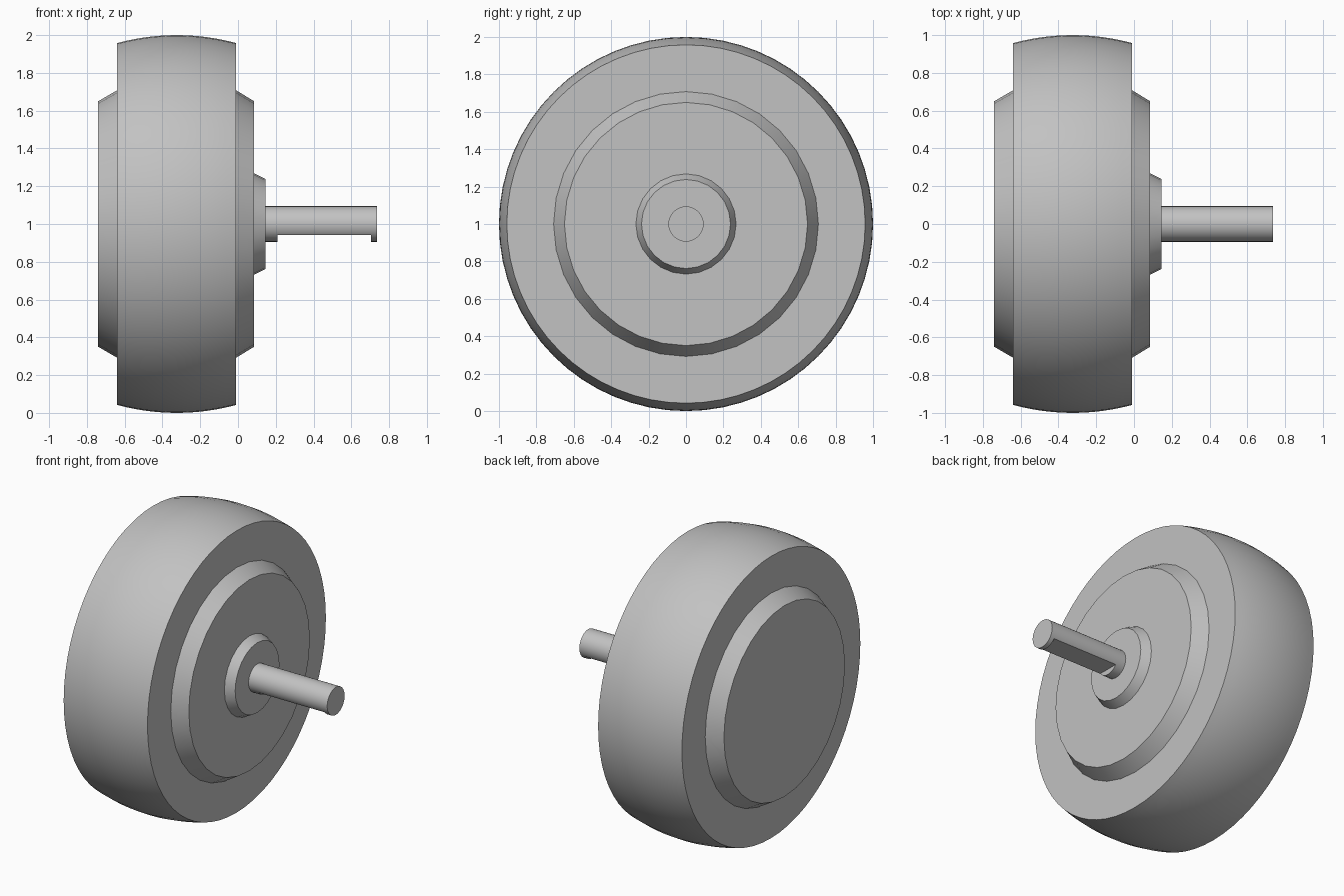
import bpy
import bmesh
import math

old = bpy.data.objects.get("Cube")
if old:
    bpy.data.objects.remove(old, do_unlink=True)

AXLE_Z = 1.0

# One plain grey for every part
grey = bpy.data.materials.new("plain_grey")
grey.use_nodes = True
colour = (0.54, 0.54, 0.54, 1)
grey.diffuse_color = colour
grey.node_tree.nodes["Principled BSDF"].inputs["Base Color"].default_value = colour


def lathe(name, profile, sides, cap_start=False, cap_end=False):
    """Revolve (x, radius) points, ordered left to right, around the axle."""
    bm = bmesh.new()
    rings = []
    for x, r in profile:
        angles = [2 * math.pi * i / sides for i in range(sides)]
        rings.append([bm.verts.new((x, r * math.cos(a), r * math.sin(a))) for a in angles])
    for a, b in zip(rings, rings[1:]):
        for i in range(sides):
            j = (i + 1) % sides
            bm.faces.new((a[i], a[j], b[j], b[i]))
    if cap_start:
        bm.faces.new(rings[0][::-1])
    if cap_end:
        bm.faces.new(rings[-1])
    mesh = bpy.data.meshes.new(name)
    bm.to_mesh(mesh)
    bm.free()
    mesh.materials.append(grey)
    obj = bpy.data.objects.new(name, mesh)
    obj.location.z = AXLE_Z
    bpy.context.collection.objects.link(obj)
    return obj


def smooth(obj):
    bpy.ops.object.select_all(action='DESELECT')
    obj.select_set(True)
    bpy.context.view_layer.objects.active = obj
    bpy.ops.object.shade_smooth_by_angle(angle=math.radians(30))


# Tyre with a crowned tread and flat side walls
left, right = -0.64, -0.01
middle, half = (left + right) / 2, (right - left) / 2
steps = 12
tread = []
for i in range(steps + 1):
    t = 2 * i / steps - 1
    tread.append((middle + half * t, 1.0 - 0.042 * t * t))
tyre = lathe("tyre", [(left, 0.69)] + tread + [(right, 0.69)], 64)

# Bevelled hub discs on both sides
outer_hub = lathe("outer_hub", [(-0.74, 0.65), (left, 0.708)], 32, cap_start=True)
inner_hub = lathe("inner_hub", [(right, 0.708), (0.085, 0.65), (0.085, 0.255)], 32)

# Small raised boss around the shaft
boss = lathe("shaft_boss", [(0.085, 0.268), (0.145, 0.238), (0.145, 0.09)], 24)

# Shaft with a flat milled into its underside
shaft = lathe("shaft", [(0.145, 0.094), (0.736, 0.094)], 32, True, True)
bpy.ops.mesh.primitive_cube_add(size=1, location=(0.457, 0, AXLE_Z - 0.157))
cutter = bpy.context.object
cutter.name = "shaft_flat_cutter"
cutter.dimensions = (0.496, 0.4, 0.2)
cutter.hide_render = True
cutter.data.materials.append(grey)
bpy.context.view_layer.update()

cut = shaft.modifiers.new("milled_flat", 'BOOLEAN')
cut.operation = 'DIFFERENCE'
cut.solver = 'EXACT'
cut.object = cutter
bpy.ops.object.select_all(action='DESELECT')
shaft.select_set(True)
bpy.context.view_layer.objects.active = shaft
bpy.ops.object.modifier_apply(modifier=cut.name)
bpy.data.objects.remove(cutter, do_unlink=True)

for part in (tyre, outer_hub, inner_hub, boss, shaft):
    smooth(part)
